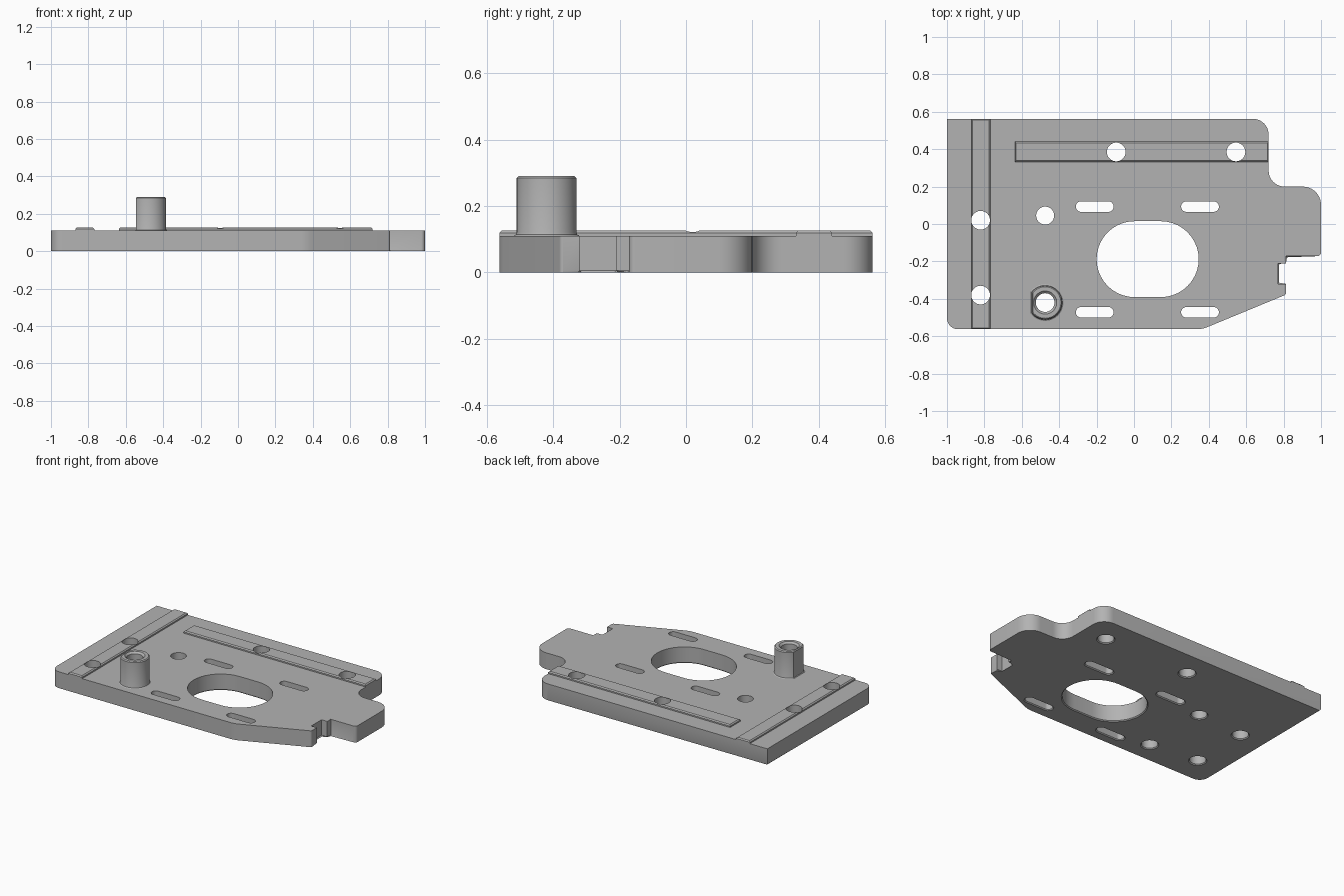
import bpy, bmesh, math
from mathutils import Vector

cube = bpy.data.objects.get("Cube")
if cube:
    bpy.data.objects.remove(cube, do_unlink=True)

TOP = 0.11      # plate thickness
STRIP = 0.126   # top of raised strips
BOSS = 0.29     # top of boss

grey = bpy.data.materials.new("light_grey")
grey.use_nodes = True
grey.diffuse_color = (0.45, 0.45, 0.45, 1)
grey.node_tree.nodes["Principled BSDF"].inputs["Base Color"].default_value = (0.45, 0.45, 0.45, 1)


def loft(bm, rings):
    """Join equal-length closed rings, given as (z, points), and cap both ends."""
    loops = [[bm.verts.new((p[0], p[1], z)) for p in pts] for z, pts in rings]
    n = len(loops[0])
    for low, high in zip(loops, loops[1:]):
        for i in range(n):
            j = (i + 1) % n
            bm.faces.new((low[i], low[j], high[j], high[i]))
    bm.faces.new(loops[0][::-1])
    bm.faces.new(loops[-1])
    return loops


def finish(bm, name):
    bmesh.ops.recalc_face_normals(bm, faces=bm.faces)
    mesh = bpy.data.meshes.new(name)
    bm.to_mesh(mesh)
    bm.free()
    mesh.materials.append(grey)
    obj = bpy.data.objects.new(name, mesh)
    bpy.context.collection.objects.link(obj)
    return obj


def rounded(corners, steps=10):
    """Closed outline from (x, y, fillet radius) corners."""
    pts = []
    for i, (x, y, r) in enumerate(corners):
        p = Vector((x, y))
        if r == 0:
            pts.append(p)
            continue
        a = (Vector(corners[i - 1][:2]) - p).normalized()
        b = (Vector(corners[(i + 1) % len(corners)][:2]) - p).normalized()
        half = a.angle(b) / 2
        centre = p + (a + b).normalized() * r / math.sin(half)
        t = r / math.tan(half)
        u, v = (p + a * t - centre).normalized(), (p + b * t - centre).normalized()
        pts += [centre + u.slerp(v, k / steps) * r for k in range(steps + 1)]
    return pts


def stadium(x, y, r, half=0, steps=20):
    """Circle, or a slot along x when half is above zero."""
    pts = []
    for side in (1, -1):
        for k in range(steps + (1 if half else 0)):
            a = math.pi * (k / steps - 0.5)
            pts.append((x + side * (half + r * math.cos(a)), y + side * r * math.sin(a)))
    return pts


def cut(obj, holes, flare_z=None):
    """Cut holes (x, y, r, half), with a small chamfer at the bottom and optionally the top."""
    bm = bmesh.new()
    for x, y, r, half in holes:
        levels = [(-0.02, r + 0.026), (0.006, r)]
        levels += [(flare_z - 0.012, r), (flare_z + 0.01, r + 0.022)] if flare_z else [(0.5, r)]
        loft(bm, [(z, stadium(x, y, rr, half)) for z, rr in levels])
    cutter = finish(bm, "hole_cutter")
    mod = obj.modifiers.new("holes", "BOOLEAN")
    mod.object = cutter
    mod.solver = "EXACT"
    bpy.context.view_layer.objects.active = obj
    bpy.ops.object.modifier_apply(modifier=mod.name)
    bpy.data.objects.remove(cutter, do_unlink=True)


# Hole layout
side_holes = [(-0.82, y, 0.05, 0) for y in (0.02, -0.38)]
back_holes = [(x, 0.385, 0.05, 0) for x in (-0.095, 0.545)]
boss_hole = (-0.475, -0.42, 0.05, 0)
slots = [(x, y, 0.028, 0.073) for x in (-0.21, 0.353) for y in (0.093, -0.472)]
opening = (0.073, -0.188, 0.203, 0.07)

# Base plate with chamfered lower edge
outline = rounded([
    (-1, -0.5625, 0.06), (0.365, -0.5625, 0.16), (0.812, -0.378, 0.012),
    (0.812, -0.32, 0), (0.77, -0.32, 0), (0.77, -0.21, 0), (0.812, -0.21, 0),
    (0.812, -0.172, 0), (1, -0.172, 0.02), (1, 0.2, 0.098), (0.72, 0.2, 0.085),
    (0.72, 0.5625, 0.085), (-1, 0.5625, 0)])
bm = bmesh.new()
bottom = loft(bm, [(0, outline), (TOP, outline)])[0]
ring = set(bottom)
lower_edges = [e for e in bm.edges if e.verts[0] in ring and e.verts[1] in ring]
bmesh.ops.bevel(bm, geom=lower_edges, offset=0.006, segments=1, affect="EDGES")
plate = finish(bm, "base_plate")
cut(plate, side_holes + back_holes + slots + [boss_hole, opening, (-0.475, 0.045, 0.048, 0)])


# Raised strips with chamfered top edges
def strip(name, x0, x1, y0, y1, holes):
    def rect(d):
        return [(x0 + d, y0 + d), (x1 - d, y0 + d), (x1 - d, y1 - d), (x0 + d, y1 - d)]
    bm = bmesh.new()
    loft(bm, [(TOP, rect(0)), (STRIP - 0.007, rect(0)), (STRIP, rect(0.007))])
    obj = finish(bm, name)
    cut(obj, holes)
    return obj


side_strip = strip("side_strip", -0.87, -0.768, -0.5625, 0.5625, side_holes)
back_strip = strip("back_strip", -0.637, 0.72, 0.332, 0.44, back_holes)


# Hollow boss with one flat side and a flared foot
def d_ring(r):
    x, y = boss_hole[:2]
    return [(max(px, x - r * 0.78), py) for px, py in stadium(x, y, r, steps=24)]


bm = bmesh.new()
loft(bm, [(z, d_ring(r)) for z, r in (
    (TOP, 0.098), (TOP + 0.004, 0.092), (TOP + 0.01, 0.09),
    (BOSS - 0.006, 0.09), (BOSS, 0.084))])
boss = finish(bm, "boss")
cut(boss, [boss_hole], BOSS)

# Smooth the round walls, keep edges sharp
bpy.ops.object.select_all(action="DESELECT")
for obj in (plate, side_strip, back_strip, boss):
    obj.select_set(True)
bpy.context.view_layer.objects.active = plate
bpy.ops.object.shade_smooth_by_angle(angle=math.radians(30))
